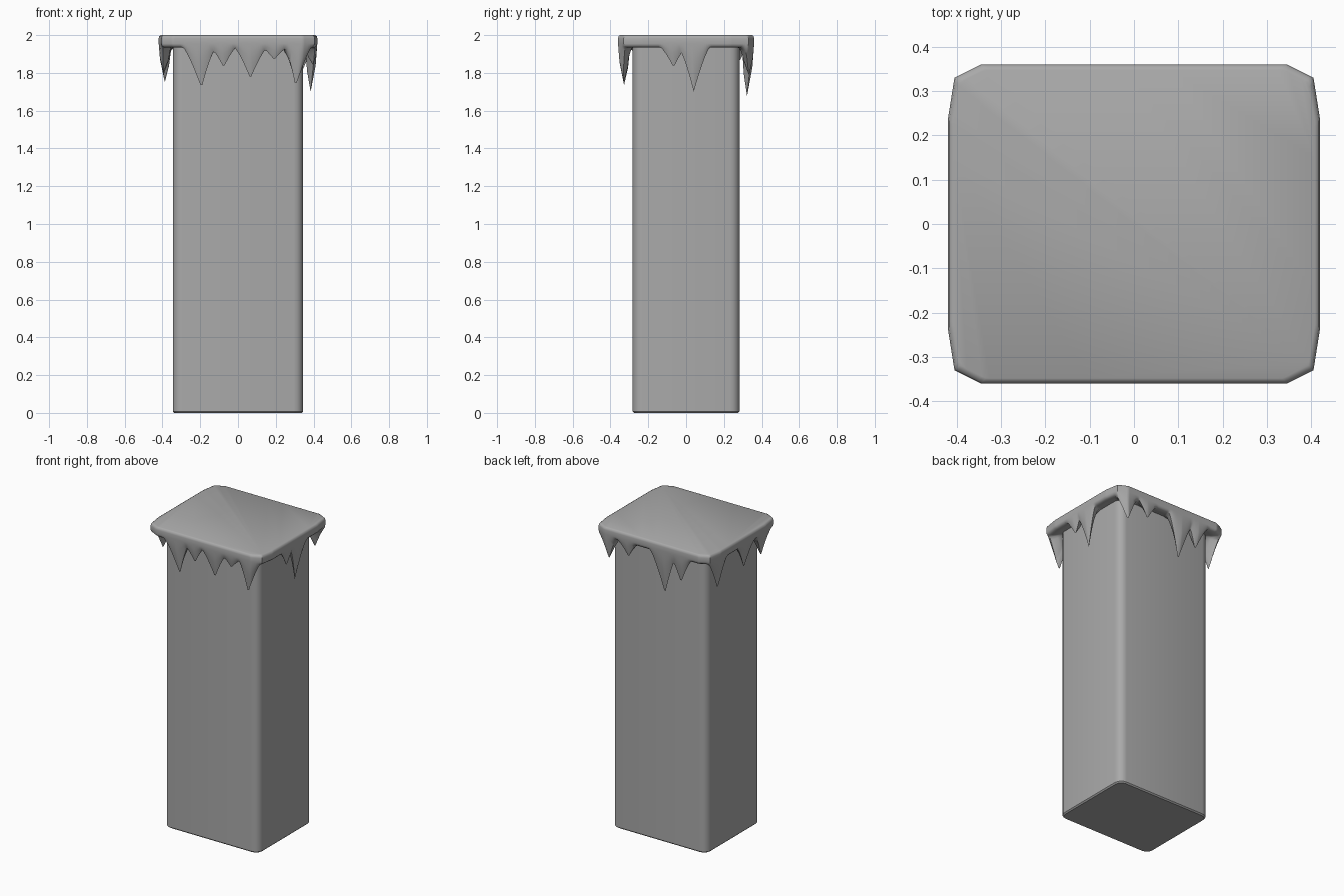
import bpy, bmesh
from mathutils import Vector

cube = bpy.data.objects.get("Cube")
if cube:
    bpy.data.objects.remove(cube)

stone = bpy.data.materials.new("stone grey")
stone.use_nodes = True
GREY = (0.4, 0.4, 0.4, 1)
stone.diffuse_color = GREY
stone.node_tree.nodes["Principled BSDF"].inputs["Base Color"].default_value = GREY


def finish(name, bm, angle):
    bmesh.ops.recalc_face_normals(bm, faces=bm.faces)
    mesh = bpy.data.meshes.new(name)
    bm.to_mesh(mesh)
    bm.free()
    mesh.materials.append(stone)
    obj = bpy.data.objects.new(name, mesh)
    bpy.context.collection.objects.link(obj)
    bpy.ops.object.select_all(action='DESELECT')
    obj.select_set(True)
    bpy.context.view_layer.objects.active = obj
    bpy.ops.object.shade_smooth_by_angle(angle=angle)
    return obj


# Pillar: tall box with rounded upright edges and a slightly eased foot
HX, HY, TOP = 0.345, 0.283, 1.96
bm = bmesh.new()
bmesh.ops.create_cube(bm, size=1)
for v in bm.verts:
    v.co = Vector((v.co.x * 2 * HX, v.co.y * 2 * HY, (v.co.z + 0.5) * TOP))
upright = [e for e in bm.edges if abs(e.verts[0].co.z - e.verts[1].co.z) > 1]
bmesh.ops.bevel(bm, geom=upright, offset=0.05, segments=4, profile=0.5, affect='EDGES')
foot = [e for e in bm.edges if all(v.co.z < 0.01 for v in e.verts)]
bmesh.ops.bevel(bm, geom=foot, offset=0.008, segments=1, affect='EDGES')
finish("pillar", bm, 0.7)

# Cap outline: rectangle with two-step cut corners, sampled finely
CX, CY = 0.42, 0.36
quarter = [(CX, 0.235), (0.405, 0.33), (0.345, CY)]
corners = quarter + [(-x, y) for x, y in reversed(quarter)]
corners += [(-x, -y) for x, y in corners]
outline = []
for i, a in enumerate(corners):
    a, b = Vector(a), Vector(corners[(i + 1) % len(corners)])
    steps = max(2, round((b - a).length / 0.01))
    outline += [a.lerp(b, k / steps) for k in range(steps)]

# Drips: position on the outline, tip height, half width
drips = [
    # front
    (-0.21, -CY, 1.72, 0.09), (-0.08, -CY, 1.83, 0.07), (0.07, -CY, 1.77, 0.09),
    (0.2, -CY, 1.87, 0.07), (0.33, -CY, 1.73, 0.075),
    # +x side
    (CX, -0.07, 1.83, 0.07), (CX, 0.045, 1.7, 0.085),
    # back
    (0.35, CY, 1.78, 0.08), (0.19, CY, 1.84, 0.07), (-0.08, CY, 1.66, 0.1),
    (-0.21, CY, 1.77, 0.08),
    # -x side
    (-CX, 0.25, 1.74, 0.09), (-CX, -0.04, 1.78, 0.09), (-CX, -0.23, 1.79, 0.08),
]
RIM = 1.935


def hem(p):
    """Height of the dripping lower edge at an outline point."""
    z = RIM
    for x, y, tip, width in drips:
        t = (p - Vector((x, y))).length / width
        if t < 1:
            z = min(z, RIM - (RIM - tip) * (1 - t) ** 1.25)
    return z


# Rings from the top edge, down the outside, round the drips and back inside:
# inset, base height, share of the drip depth, extra inset per drip depth
rings = [(0.012, 2.0, 0, 0), (0.003, 1.995, 0, 0), (0, 1.982, 0, 0), (0, 1.955, 0, 0),
         (0.002, RIM + 0.01, 0.45, 0.03), (0.012, RIM, 1, 0.1),
         (0.045, RIM + 0.003, 0.55, 0.04), (0.062, RIM + 0.008, 0.15, 0),
         (0.09, RIM + 0.01, 0, 0)]
bm = bmesh.new()
loops = []
for inset, base, share, lean in rings:
    loop = []
    for p in outline:
        depth = RIM - hem(p)
        off = inset + lean * depth
        loop.append(bm.verts.new((p.x * (1 - off / CX), p.y * (1 - off / CY),
                                  base - share * depth)))
    loops.append(loop)
for upper, lower in zip(loops, loops[1:]):
    for i in range(len(outline)):
        j = (i + 1) % len(outline)
        bm.faces.new((upper[i], lower[i], lower[j], upper[j]))
bm.faces.new(loops[0])
bm.faces.new(loops[-1])
finish("dripping_cap", bm, 0.9)
